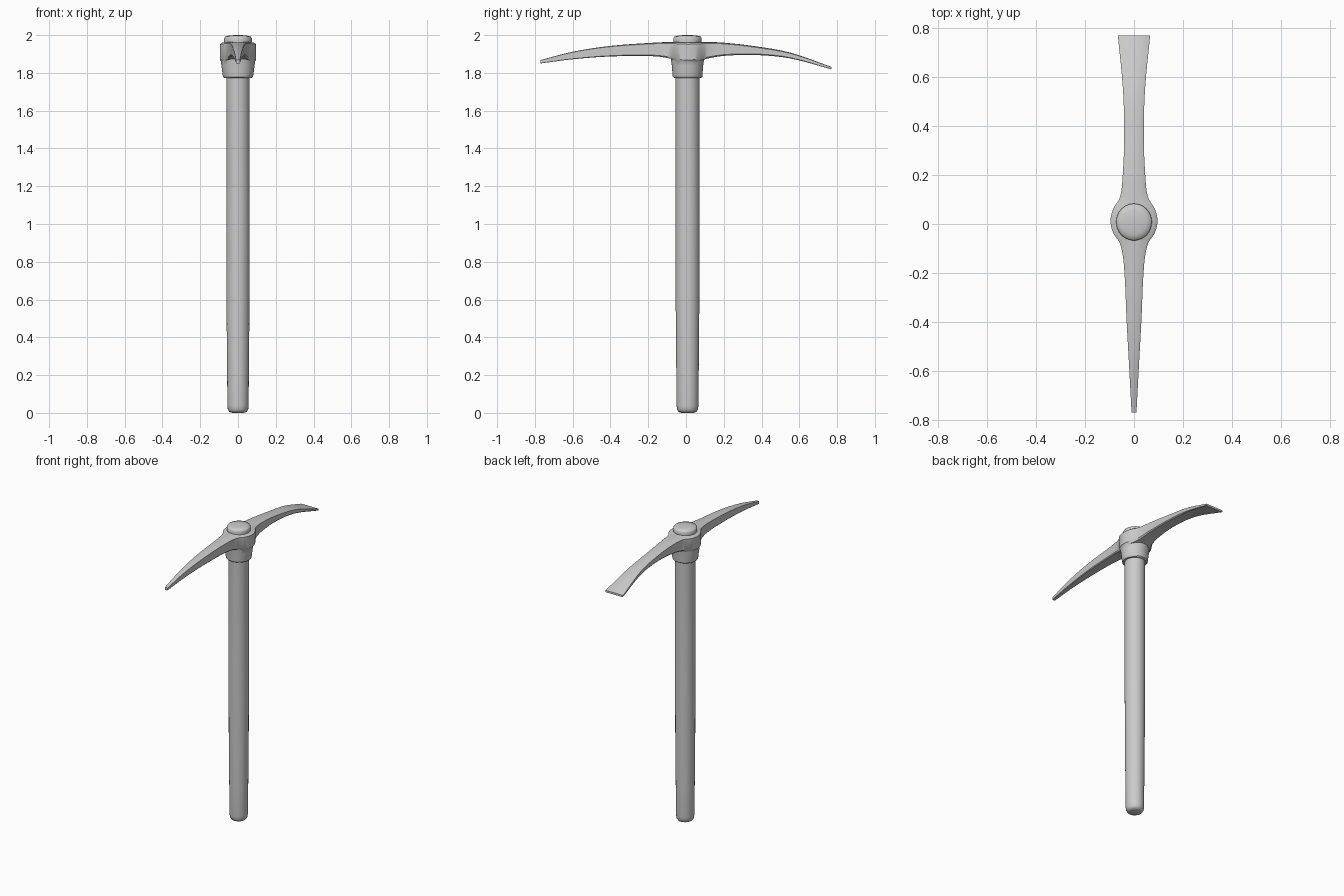
import bpy, bmesh
from math import cos, sin, pi

if "Cube" in bpy.data.objects:
    bpy.data.objects.remove(bpy.data.objects["Cube"])

CY = 0.01   # handle axis offset in y


def finish(name, rings, angle=35):
    """Skin a list of equal-length point rings and cap both ends."""
    bm = bmesh.new()
    loops = [[bm.verts.new(p) for p in r] for r in rings]
    n = len(loops[0])
    for a, b in zip(loops, loops[1:]):
        for i in range(n):
            j = (i + 1) % n
            bm.faces.new((a[i], a[j], b[j], b[i]))
    bm.faces.new(loops[0][::-1])
    bm.faces.new(loops[-1])
    bmesh.ops.recalc_face_normals(bm, faces=bm.faces[:])
    me = bpy.data.meshes.new(name)
    bm.to_mesh(me)
    bm.free()
    ob = bpy.data.objects.new(name, me)
    bpy.context.collection.objects.link(ob)
    smooth(ob, angle)
    return ob


def smooth(ob, angle):
    bpy.ops.object.select_all(action='DESELECT')
    ob.select_set(True)
    bpy.context.view_layer.objects.active = ob
    bpy.ops.object.shade_smooth_by_angle(angle=angle * pi / 180)


def ellipse(rx, ry, z, n=40):
    return [(rx * cos(2 * pi * i / n), CY - 0.002 + ry * sin(2 * pi * i / n), z)
            for i in range(n)]


def sample(keys, y):
    """Smooth (monotone Hermite style) interpolation of (y, value...) rows."""
    k = max(i for i in range(len(keys) - 1) if keys[i][0] <= y + 1e-9)
    a, b = keys[k], keys[k + 1]
    p, q = keys[max(k - 1, 0)], keys[min(k + 2, len(keys) - 1)]
    h = b[0] - a[0]
    t = (y - a[0]) / h
    out = []
    for c in (1, 2, 3):
        m0 = (b[c] - p[c]) / (b[0] - p[0]) * h
        m1 = (q[c] - a[c]) / (q[0] - a[0]) * h
        out.append((2*t**3 - 3*t**2 + 1) * a[c] + (t**3 - 2*t**2 + t) * m0
                   + (3*t**2 - 2*t**3) * b[c] + (t**3 - t**2) * m1)
    return out


# Wooden shaft with rounded foot and flared, slightly domed top
shaft = [(0.030, 0.0), (0.046, 0.005), (0.054, 0.018), (0.056, 0.04),
         (0.058, 0.25), (0.061, 0.6), (0.062, 1.0), (0.062, 1.78),
         (0.070, 1.93), (0.073, 1.965), (0.073, 1.984), (0.068, 1.992),
         (0.050, 1.997), (0.02, 2.0)]
finish("handle", [ellipse(r, r * 1.03, z) for r, z in shaft], 50)

# Head: rows of y, half width, top z, bottom z (pick point to chisel edge)
keys = [(-0.77, 0.010, 1.868, 1.850), (-0.6, 0.019, 1.912, 1.872),
        (-0.4, 0.030, 1.943, 1.887), (-0.17, 0.041, 1.960, 1.888),
        (-0.08, 0.057, 1.964, 1.875), (-0.04, 0.083, 1.965, 1.86),
        (0.01, 0.096, 1.965, 1.855), (0.06, 0.086, 1.965, 1.86),
        (0.11, 0.057, 1.964, 1.875), (0.2, 0.046, 1.960, 1.890),
        (0.36, 0.040, 1.942, 1.895), (0.55, 0.045, 1.908, 1.877),
        (0.77, 0.066, 1.832, 1.819)]
ys = []
for a, b in zip(keys, keys[1:]):
    ys += [a[0] + (b[0] - a[0]) * i / 4 for i in range(4)]
ys.append(keys[-1][0])


def section(y):
    w, top, bot = sample(keys, y)
    c = min(w, top - bot) * 0.14
    half = [(w - c, bot), (w, bot + c), (w, top - c), (w - c, top - c * 0.3)]
    right = [(x, y, z) for x, z in half]
    left = [(-x, y, z) for x, z in reversed(half)]
    return right + [(0, y, top)] + left


head = finish("pick_head", [section(y) for y in ys], 40)

# Tapered socket below the head, joined into it
socket = [(0.074, 0.072, 1.774), (0.079, 0.078, 1.779), (0.081, 0.079, 1.788),
          (0.088, 0.083, 1.84), (0.093, 0.088, 1.875), (0.095, 0.096, 1.90),
          (0.095, 0.098, 1.95)]
collar = finish("socket", [ellipse(*s) for s in socket], 40)
mod = head.modifiers.new("join_socket", 'BOOLEAN')
mod.operation = 'UNION'
mod.solver = 'EXACT'
mod.object = collar
bpy.context.view_layer.objects.active = head
bpy.ops.object.modifier_apply(modifier=mod.name)
bpy.data.objects.remove(collar)
smooth(head, 40)
